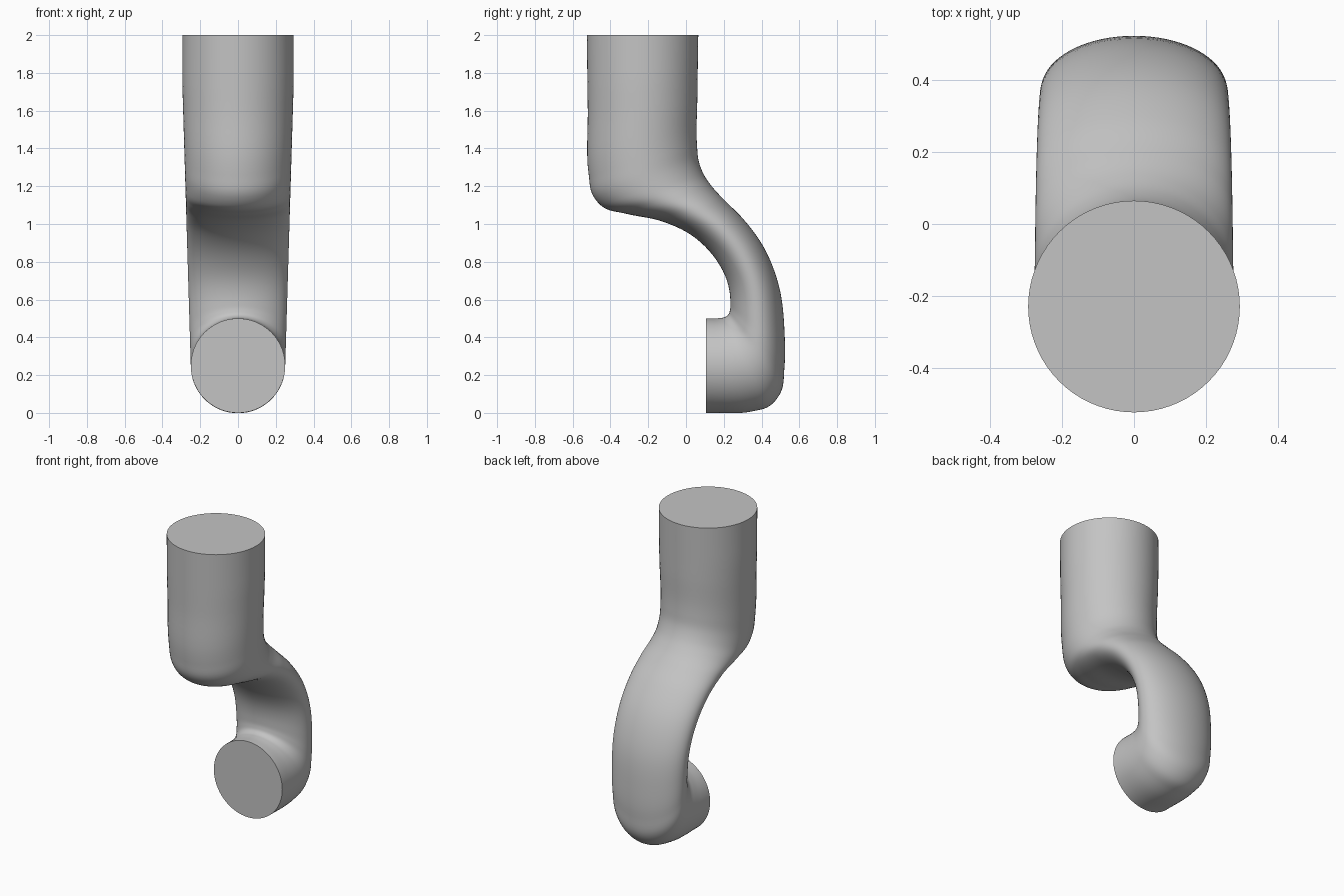
import bpy, bmesh, math
from mathutils import Vector
from mathutils.geometry import interpolate_bezier

default_cube = bpy.data.objects.get("Cube")
if default_cube:
    bpy.data.objects.remove(default_cube, do_unlink=True)

SIDES = 72
STEPS = 6

# Paired edge points in the side plane: inner (y, z), outer (y, z)
STATIONS = [
    (-.525, 2, .065, 2),
    (-.52, 1.6, .06, 1.66),
    (-.515, 1.26, .058, 1.42),
    (-.495, 1.155, .068, 1.33),
    (-.44, 1.09, .098, 1.255),
    (-.32, 1.055, .14, 1.195),
    (-.13, 1.015, .2, 1.13),
    (.03, .94, .3, 1.03),
    (.16, .81, .41, .88),
    (.22, .69, .49, .68),
    (.235, .585, .522, .42),
    (.233, .545, .521, .24),
    (.224, .52, .5, .105),
    (.206, .507, .44, .035),
    (.18, .502, .35, .008),
    (.105, .5, .105, 0),
]


def tangents(points):
    """Unit tangents that follow the circle through neighbouring points."""
    result = []
    for i, p in enumerate(points):
        before = p - points[max(i - 1, 0)]
        after = points[min(i + 1, len(points) - 1)] - p
        if before.length == 0 or after.length == 0:
            t = before + after
        else:
            t = before.normalized() * after.length + after.normalized() * before.length
        result.append(t.normalized())
    return result


def smooth_path(points):
    """Smooth curve through the points without overshoot."""
    tans = tangents(points)
    path = [points[0]]
    for i in range(len(points) - 1):
        a, b = points[i], points[i + 1]
        reach = (b - a).length / 3
        path += interpolate_bezier(a, a + tans[i] * reach, b - tans[i + 1] * reach, b, STEPS + 1)[1:]
    return path


def half_width(z):
    """Sideways radius, tapering from the large collar to the small one."""
    t = min(max((z - .25) / 1.5, 0), 1)
    return .25 + .045 * t


def make_material(name, color):
    mat = bpy.data.materials.new(name)
    mat.use_nodes = True
    mat.diffuse_color = color
    for node in mat.node_tree.nodes:
        if node.type == "BSDF_PRINCIPLED":
            node.inputs["Base Color"].default_value = color
    return mat


# Arm link: elliptical rings lofted between the inner and outer edges
inner = smooth_path([Vector((0, s[0], s[1])) for s in STATIONS])
outer = smooth_path([Vector((0, s[2], s[3])) for s in STATIONS])
bm = bmesh.new()
rings = []
for a, b in zip(inner, outer):
    center, radius = (a + b) / 2, (b - a) / 2
    width = Vector((half_width(center.z), 0, 0))
    ring = []
    for k in range(SIDES):
        angle = math.tau * k / SIDES
        ring.append(bm.verts.new(center + radius * math.cos(angle) + width * math.sin(angle)))
    rings.append(ring)
for low, high in zip(rings, rings[1:]):
    for k in range(SIDES):
        n = (k + 1) % SIDES
        bm.faces.new((low[k], low[n], high[n], high[k]))

# Flat mounting faces at both ends
bm.faces.new(rings[0])
bm.faces.new(rings[-1])
bmesh.ops.recalc_face_normals(bm, faces=bm.faces)

mesh = bpy.data.meshes.new("arm_link")
bm.to_mesh(mesh)
bm.free()
link = bpy.data.objects.new("arm_link", mesh)
bpy.context.collection.objects.link(link)
mesh.materials.append(make_material("light grey", (.55, .55, .55, 1)))

# Smooth body with crisp rims
bpy.ops.object.select_all(action="DESELECT")
link.select_set(True)
bpy.context.view_layer.objects.active = link
bpy.ops.object.shade_smooth_by_angle(angle=math.radians(40))
